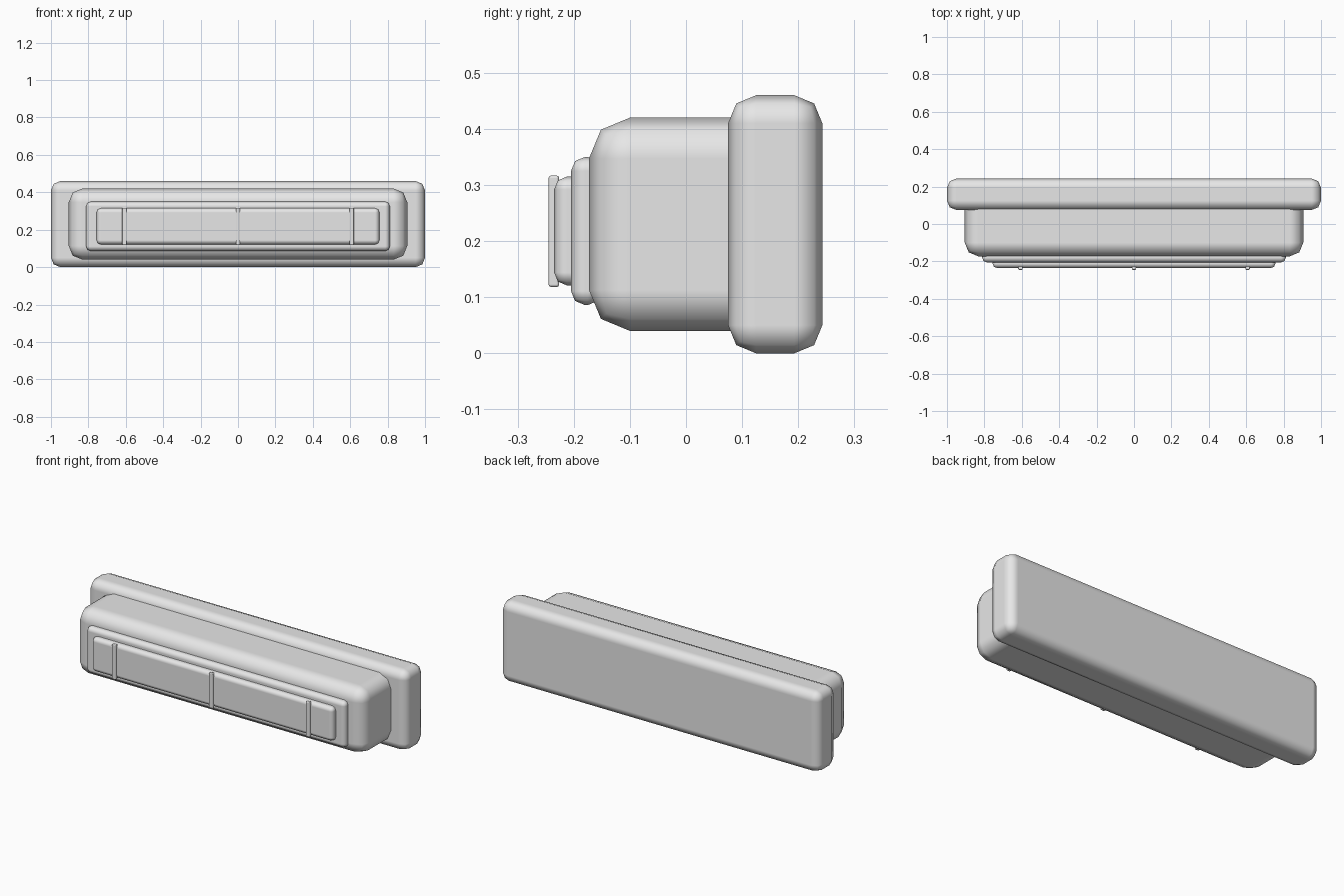
import bpy
import bmesh

old = bpy.data.objects.get("Cube")
if old:
    bpy.data.objects.remove(old, do_unlink=True)

# Single light grey finish
grey = bpy.data.materials.new("light grey")
grey.use_nodes = True
COLOUR = (0.8, 0.8, 0.8, 1)
grey.diffuse_color = COLOUR
grey.node_tree.nodes["Principled BSDF"].inputs["Base Color"].default_value = COLOUR


def rounded_box(name, x, y, z, bevel):
    """Box spanning the given (min, max) ranges, with softly rounded edges."""
    bm = bmesh.new()
    bmesh.ops.create_cube(bm, size=1)
    for v in bm.verts:
        v.co = [r[0] + (c + 0.5) * (r[1] - r[0]) for c, r in zip(v.co, (x, y, z))]
    for f in bm.faces:
        f.smooth = True
    mesh = bpy.data.meshes.new(name)
    bm.to_mesh(mesh)
    bm.free()
    mesh.materials.append(grey)
    obj = bpy.data.objects.new(name, mesh)
    bpy.context.collection.objects.link(obj)
    mod = obj.modifiers.new("rounding", 'BEVEL')
    mod.width = bevel
    mod.segments = 2
    mod.harden_normals = True
    return obj


# Back plate and main body
rounded_box("back_plate", (-1, 1), (0.075, 0.243), (0, 0.46), 0.05)
rounded_box("body", (-0.905, 0.905), (-0.173, 0.16), (0.04, 0.42), 0.073)

# Stepped front panels
rounded_box("front_frame", (-0.812, 0.812), (-0.205, -0.15), (0.086, 0.35), 0.025)
rounded_box("front_panel", (-0.756, 0.756), (-0.235, -0.18), (0.121, 0.315), 0.023)

# Thin vertical bars across the panel
for side, cx in (("right", -0.607), ("middle", 0), ("left", 0.607)):
    rounded_box(side + "_bar", (cx - 0.012, cx + 0.012), (-0.245, -0.226),
                (0.118, 0.317), 0.005)
